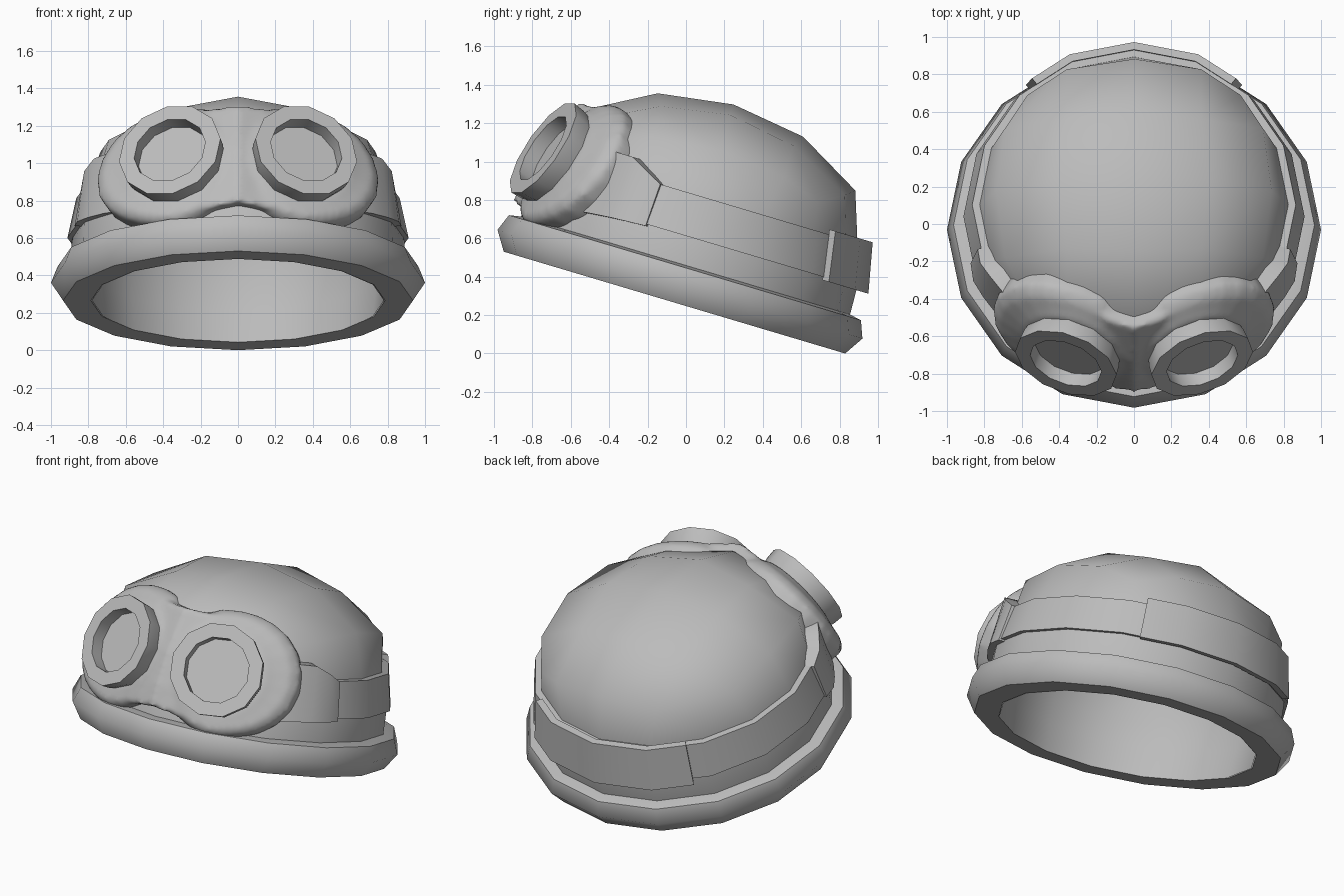
import bpy, bmesh, math
from mathutils import Vector, Matrix

if "Cube" in bpy.data.objects:
    bpy.data.objects.remove(bpy.data.objects["Cube"])

TILT = Matrix.Translation((0, -0.06, 0.265)) @ Matrix.Rotation(math.radians(-16.6), 4, 'X')
SIDES = 16
grey = bpy.data.materials.new("grey")
grey.diffuse_color = (0.5, 0.5, 0.5, 1)
grey.use_nodes = True
grey.node_tree.nodes["Principled BSDF"].inputs["Base Color"].default_value = grey.diffuse_color


def finish(bm, name, matrix, angle):
    bmesh.ops.recalc_face_normals(bm, faces=bm.faces)
    me = bpy.data.meshes.new(name)
    bm.to_mesh(me)
    bm.free()
    me.materials.append(grey)
    ob = bpy.data.objects.new(name, me)
    bpy.context.collection.objects.link(ob)
    if matrix:
        ob.matrix_world = matrix
    bpy.ops.object.select_all(action='DESELECT')
    ob.select_set(True)
    bpy.context.view_layer.objects.active = ob
    bpy.ops.object.shade_smooth_by_angle(angle=math.radians(angle))
    return ob


def skin(bm, rings, loop=False, caps=False):
    """Join equal-length point rings with quads; one-point rings become poles."""
    vs = [[bm.verts.new(p) for p in r] for r in rings]
    for a, b in list(zip(vs, vs[1:])) + ([(vs[-1], vs[0])] if loop else []):
        n = len(b)
        for i in range(n):
            j = (i + 1) % n
            bm.faces.new((a[0], b[j], b[i]) if len(a) == 1 else (a[i], a[j], b[j], b[i]))
    if caps:
        bm.faces.new(vs[0])
        bm.faces.new(vs[-1])
    return vs


def loft(name, rings, loop=False, caps=False, matrix=None, angle=40, mirror=False):
    bm = bmesh.new()
    skin(bm, rings, loop, caps)
    ob = finish(bm, name, matrix, angle)
    if mirror:
        ob.modifiers.new("mirror", 'MIRROR').mirror_object = axis
    return ob


axis = bpy.data.objects.new("mirror_axis", None)
axis.hide_render = True
bpy.context.collection.objects.link(axis)
axis.matrix_world = TILT


def ring(r, z):
    return [(r * math.cos(2 * math.pi * i / SIDES), r * math.sin(2 * math.pi * i / SIDES), z)
            for i in range(SIDES)]


def polar(deg, r, z):
    """Point on the 16-sided outline at any angle."""
    step = 360 / SIDES
    k = r * math.cos(math.radians(step / 2)) / math.cos(math.radians(deg % step - step / 2))
    return (k * math.cos(math.radians(deg)), k * math.sin(math.radians(deg)), z)


def band(name, sections, mirror=False):
    """Strap: list of (angle, [(radius, height), ...]) cross-sections."""
    loft(name, [[polar(a, r, z) for r, z in sec] for a, sec in sections],
         caps=True, matrix=TILT, mirror=mirror)


# Dome: a four-by-four quad crown over straight 16-sided rings
CROWN = {(0, 0): (0, 0, 1.077), (1, 0): (0.395, 0, 1.02), (1, 1): (0.36, 0.36, 0.96),
         (2, 0): (0.736, 0, 0.829), (2, 1): (0.69, 0.36, 0.79), (2, 2): (0.57, 0.57, 0.71)}
WALK = [(2, 0), (2, 1), (2, 2), (1, 2), (0, 2), (-1, 2), (-2, 2), (-2, 1)]
WALK += [(-i, -j) for i, j in WALK]


def dome(name, inset, lower, cap=False):
    def crown(i, j):
        x, y, z = CROWN[(max(abs(i), abs(j)), min(abs(i), abs(j)))]
        if abs(j) > abs(i):
            x, y = y, x
        p = Vector((math.copysign(x, i), math.copysign(y, j), z))
        return p - (p - Vector((0, 0, 0.2))).normalized() * inset
    bm = bmesh.new()
    vs = skin(bm, [[crown(i, j) for i, j in WALK]] + [ring(r, z) for r, z in lower])
    grid = dict(zip(WALK, vs[0]))
    for i in (-1, 0, 1):
        for j in (-1, 0, 1):
            grid[(i, j)] = bm.verts.new(crown(i, j))
    for i in range(-2, 2):
        for j in range(-2, 2):
            bm.faces.new([grid[k] for k in ((i, j), (i + 1, j), (i + 1, j + 1), (i, j + 1))])
    if cap:
        bm.faces.new(vs[-1])
    return finish(bm, name, TILT, 50)


dome("dome", 0, [(0.825, 0.57), (0.89, 0.33), (0.895, 0.18)])
dome("lining", 0.045, [(0.785, 0.55), (0.81, 0.33), (0.8, 0.18), (0.78, 0)]).data.flip_normals()
cutter = dome("mask_cutter", 0.015, [(0.81, 0.57), (0.875, 0.33), (0.875, 0.1), (0.875, -0.2)], True)
cutter.hide_render = True

# Rolled rim
loft("rim", [ring(r, z) for r, z in
             [(0.78, 0), (0.928, 0), (0.992, 0.1), (0.957, 0.19), (0.885, 0.203), (0.82, 0.2)]],
     loop=True, matrix=TILT @ Matrix.Diagonal((1.008, 1, 1, 1)), angle=55)

# Straps: side strap, wider back piece, front tab
side = [(0.885, 0.35), (0.912, 0.35), (0.865, 0.57), (0.825, 0.57)]
back = [(0.91, 0.333), (0.955, 0.333), (0.9, 0.596), (0.858, 0.596)]
band("side_strap", [(a, side) for a in (-40, -22.5, 0, 22.5, 45, 67.5, 90)], True)
band("back_strap", [(a, back) for a in (52, 67.5, 90, 112.5, 128)])


def tab(lo, hi, grow):
    return [(0.86 + min(grow, 0), lo), (0.925 + grow, lo), (0.885 + grow, hi), (0.79, hi)]


band("strap_tab", [(-16.5, tab(0.34, 0.57, 0)), (-22.5, tab(0.335, 0.62, 0.005)),
                   (-29, tab(0.33, 0.665, 0.01)), (-38, tab(0.32, 0.665, 0.0)),
                   (-46, tab(0.31, 0.64, -0.03))], True)

# Goggles: everything sits on one slanted axis, mirrored to the other eye
C = Vector((0.365, -0.745, 1.07))
N = Vector((0.3, -0.79, 0.54)).normalized()
E1 = Vector((0, 0, 1)).cross(N).normalized()
E2 = N.cross(E1)


def disc(rad, t, f=0, n=12):
    """Ring of n points; a lopsided flared base blends in as f goes to 1."""
    pts = []
    for i in range(n):
        a = 2 * math.pi * (i + 0.5) / n
        c, s = math.cos(a), math.sin(a)
        base = math.hypot((0.475 if c > 0 else 0.35) * c, (0.395 if s > 0 else 0.375) * s)
        depth = t - 0.06 * max(0, -s) * f
        pts.append(C - N * depth + (E1 * c + E2 * s) * (rad + f * (base - rad)))
    return pts


# Mask: two flared eyecups and a bridge with an arched lower edge, fused and fitted to the dome
bm = bmesh.new()
cup = [disc(0.275, 0.095, 0, 24), disc(0.27, 0.115, 0.25, 24), disc(0.26, 0.15, 0.75, 24),
       disc(0.26, 0.2, 1, 24), disc(0.26, 0.28, 0.97, 24), disc(0.26, 0.5, 0.7, 24)]
skin(bm, cup, caps=True)
skin(bm, [[(-p.x, p.y, p.z) for p in r] for r in cup], caps=True)
cols = []
for a, sink in ((-24, 0.09), (-11, 0.02), (0, 0), (11, 0.02), (24, 0.09)):
    low = 0.265 - 0.06 * abs(a) / 25
    sec = [(0.76, low), (0.96 - sink / 2, low), (0.94 - sink, 0.4), (0.885 - sink, 0.6),
           (0.775 - sink, 0.86), (0.6, 0.82)]
    cols.append([TILT @ Vector(polar(a - 90, r, z)) for r, z in sec])
skin(bm, cols, caps=True)
mask = finish(bm, "goggle_mask", None, 50)
rm = mask.modifiers.new("fuse", 'REMESH')
rm.mode = 'VOXEL'
rm.voxel_size = 0.02
rm.use_smooth_shade = True
sm = mask.modifiers.new("soften", 'SMOOTH')
sm.factor = 0.5
sm.iterations = 5
cut = mask.modifiers.new("fit", 'BOOLEAN')
cut.operation = 'DIFFERENCE'
cut.object = cutter

loft("goggle_rim", [disc(r, t) for r, t in
                    [(0.2, 0.12), (0.2, 0), (0.285, 0), (0.28, 0.06), (0.26, 0.14)]],
     mirror=True)
loft("lens", [[C - N * 0.08], disc(0.205, 0.08)], mirror=True)
